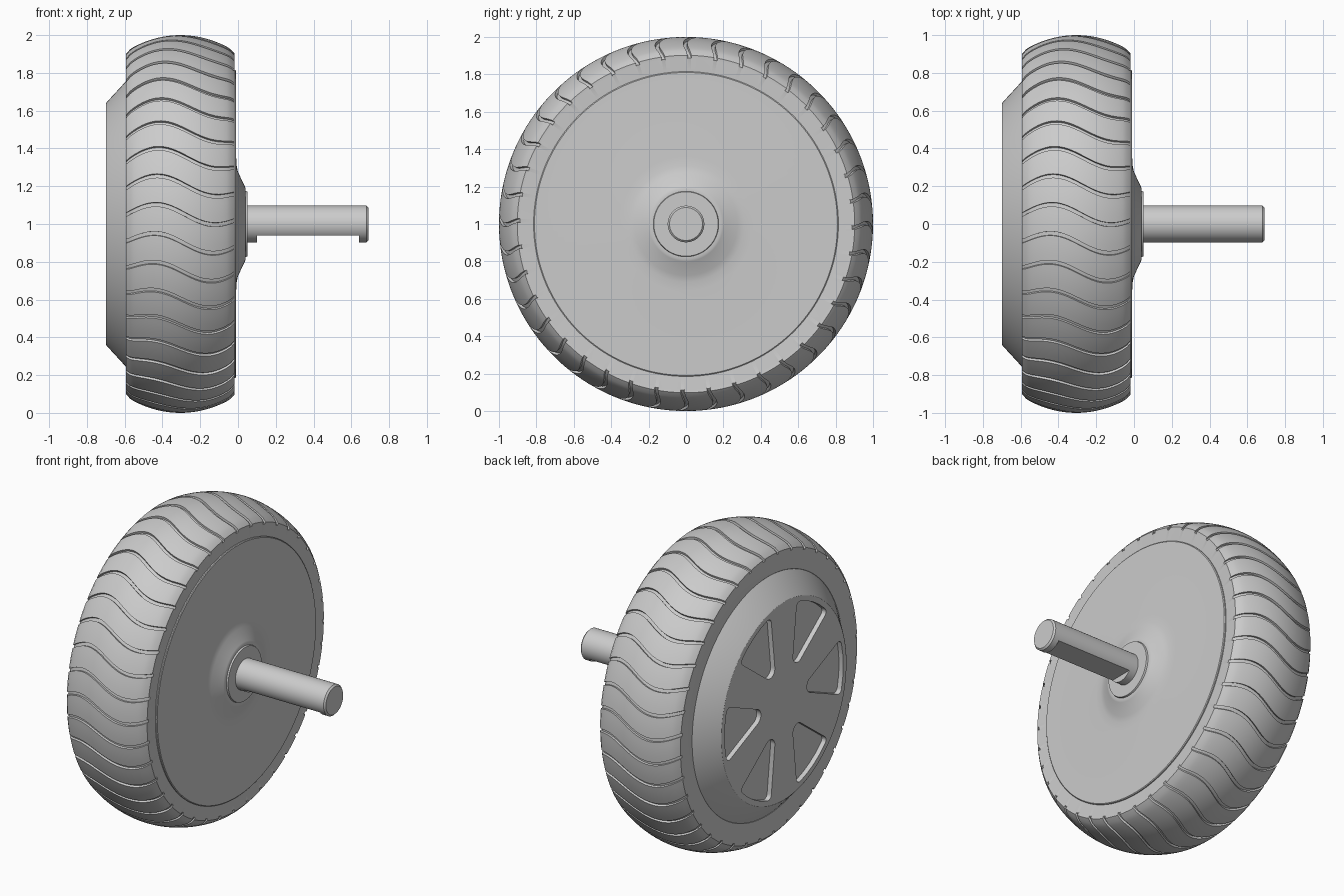
import bpy, bmesh
from math import sin, cos, pi, radians
from mathutils import Vector, Matrix

AXLE = Vector((0, 0, 1))

if "Cube" in bpy.data.objects:
    bpy.data.objects.remove(bpy.data.objects["Cube"], do_unlink=True)

grey = bpy.data.materials.new("plain grey")
grey.use_nodes = True
grey.diffuse_color = (0.6, 0.6, 0.6, 1)
grey.node_tree.nodes["Principled BSDF"].inputs["Base Color"].default_value = (0.6, 0.6, 0.6, 1)


def finish(name, bm):
    bmesh.ops.recalc_face_normals(bm, faces=bm.faces)
    mesh = bpy.data.meshes.new(name)
    bm.to_mesh(mesh)
    bm.free()
    mesh.materials.append(grey)
    obj = bpy.data.objects.new(name, mesh)
    bpy.context.collection.objects.link(obj)
    return obj


def select_only(obj):
    bpy.ops.object.select_all(action='DESELECT')
    obj.select_set(True)
    bpy.context.view_layer.objects.active = obj


def smooth(obj, angle=30):
    select_only(obj)
    bpy.ops.object.shade_smooth_by_angle(angle=radians(angle))


def lathe(name, profile, steps=128):
    """Revolve (x, radius) points around the axle and cap both ends."""
    bm = bmesh.new()
    vs = [bm.verts.new((x, 0, 1 + r)) for x, r in profile]
    es = [bm.edges.new(pair) for pair in zip(vs, vs[1:])]
    bmesh.ops.spin(bm, geom=vs + es, cent=AXLE, axis=(1, 0, 0), angle=2 * pi, steps=steps)
    bmesh.ops.remove_doubles(bm, verts=bm.verts, dist=1e-5)
    bmesh.ops.holes_fill(bm, edges=[e for e in bm.edges if e.is_boundary], sides=0)
    return finish(name, bm)


def cut(obj, cutter):
    mod = obj.modifiers.new("cut", 'BOOLEAN')
    mod.operation = 'DIFFERENCE'
    mod.solver = 'EXACT'
    mod.object = cutter
    select_only(obj)
    bpy.ops.object.modifier_apply(modifier=mod.name)
    bpy.data.objects.remove(cutter, do_unlink=True)


# Tyre: a crowned tread with wavy grooves running across it
GROOVES, WIDTH, DEPTH = 40, 0.022, 0.014
PITCH = 2 * pi / GROOVES
SEGMENTS = 28


def wave(x):
    return 0.055 * sin(2 * pi * (-0.28 - x) / 0.64)


section = [(-0.55, 0.74, 0), (-0.583, 0.77, 0), (-0.592, 0.885, 0)]
for i in range(SEGMENTS + 1):
    t = 2 * i / SEGMENTS - 1
    section.append((-0.305 + 0.287 * t, 1 - 0.083 * t * t - 0.015 * t ** 20, DEPTH))
section += [(-0.02, 0.885, 0), (-0.02, 0.82, 0), (-0.03, 0.74, 0)]

# Each pitch has a groove (wall, floor, wall) followed by a land
columns = [(0, 0), (0.001, 1), (WIDTH - 0.001, 1), (WIDTH, 0),
           (0.055, 0), (0.09, 0), (0.125, 0)]
bm = bmesh.new()
rows = []
for g in range(GROOVES):
    for offset, sunk in columns:
        row = []
        for x, r, depth in section:
            a = g * PITCH + offset + 0.04 + wave(x)
            rr = r - depth * sunk
            row.append(bm.verts.new((x, -rr * cos(a), 1 + rr * sin(a))))
        rows.append(row)
for a, b in zip(rows, rows[1:] + rows[:1]):
    for i in range(len(section) - 1):
        bm.faces.new((a[i], a[i + 1], b[i + 1], b[i]))
smooth(finish("tyre", bm), 35)

# Inner cover with the raised collar around the shaft
cover = lathe("inner_cover", [
    (-0.1, 0.815), (-0.014, 0.815), (-0.01, 0.81), (-0.01, 0.36), (-0.007, 0.31),
    (0.0, 0.275), (0.036, 0.2), (0.04, 0.19), (0.04, 0.175), (0.05, 0.172)])
smooth(cover)

# Outer hub: a truncated cone with six rounded wedge pockets
hub = lathe("outer_hub", [(-0.4, 0.77), (-0.58, 0.77), (-0.696, 0.644), (-0.7, 0.638)])


def pocket(angle):
    """Wedge-shaped cutter: hull of circles at the tip and along the outer arc."""
    circles = [(0.285, 0, 0.05)] + [(0.575, a, 0.03) for a in (-14, -7, 0, 7, 14)]
    bm = bmesh.new()
    for dist, a, rad in circles:
        for k in range(24):
            p = 2 * pi * k / 24
            y = dist * sin(radians(a)) + rad * cos(p)
            z = dist * cos(radians(a)) + rad * sin(p)
            for x in (-0.8, -0.67):
                bm.verts.new((x, y, z))
    bmesh.ops.convex_hull(bm, input=bm.verts)
    bmesh.ops.delete(bm, geom=[v for v in bm.verts if not v.link_faces], context='VERTS')
    bmesh.ops.dissolve_limit(bm, angle_limit=0.01, verts=bm.verts, edges=bm.edges)
    bmesh.ops.transform(bm, matrix=Matrix.Translation(AXLE) @ Matrix.Rotation(angle, 4, 'X'),
                        verts=bm.verts)
    return finish("pocket_cutter", bm)


for k in range(6):
    cut(hub, pocket(radians(30 + 60 * k)))
smooth(hub)

# Shaft with a flat milled along its underside
shaft = lathe("shaft", [(0.0, 0.098), (0.68, 0.098), (0.69, 0.088)], 64)
bm = bmesh.new()
bmesh.ops.create_cube(bm, size=1, matrix=Matrix.Translation((0.37, 0, 0.84))
                      @ Matrix.Diagonal((0.54, 0.4, 0.2, 1)))
cut(shaft, finish("flat_cutter", bm))
smooth(shaft)
